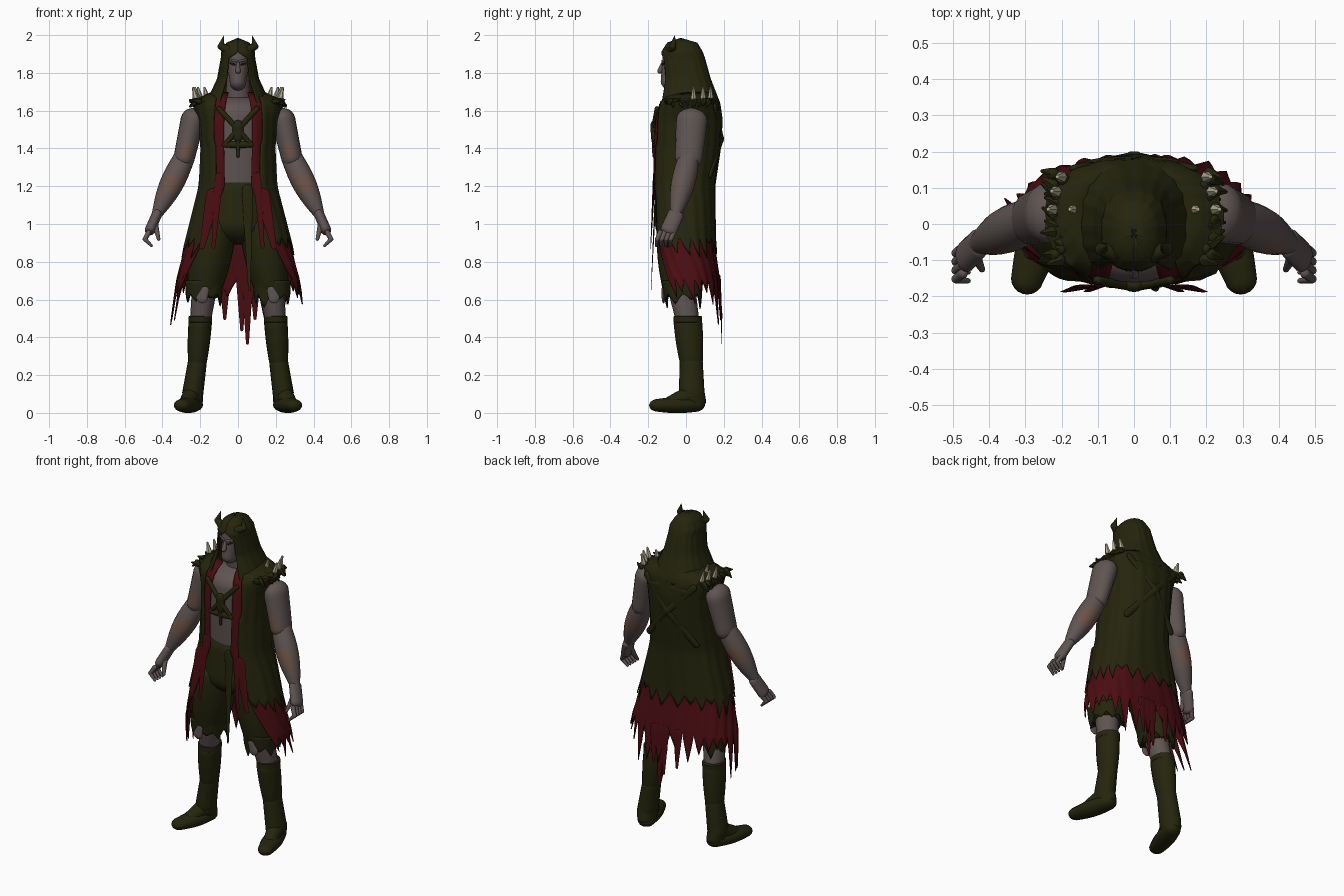
import bpy, bmesh, math, random
from mathutils import Vector

random.seed(4)
if "Cube" in bpy.data.objects:
    bpy.data.objects.remove(bpy.data.objects["Cube"])

FRONT_BACK = Vector((0, 1, 0))
UPWARD = Vector((0, 0, 1))


def material(name, *colour):
    mat = bpy.data.materials.new(name)
    mat.use_nodes = True
    mat.diffuse_color = (*colour, 1)
    shader = mat.node_tree.nodes["Principled BSDF"]
    shader.inputs["Base Color"].default_value = (*colour, 1)
    shader.inputs["Roughness"].default_value = 0.9
    return mat


olive = material("dark olive", 0.018, 0.018, 0.004)
red = material("dark red", 0.07, 0.004, 0.006)
skin = material("grey skin", 0.115, 0.09, 0.085)
warm = material("warm skin", 0.15, 0.085, 0.062)
bone = material("bone", 0.45, 0.4, 0.28)


def finish(name, bm, materials, rule=None):
    bmesh.ops.recalc_face_normals(bm, faces=bm.faces)
    if rule:
        for face in bm.faces:
            face.material_index = int(rule(face.calc_center_median(), face.normal))
    mesh = bpy.data.meshes.new(name)
    bm.to_mesh(mesh)
    bm.free()
    for mat in materials:
        mesh.materials.append(mat)
    obj = bpy.data.objects.new(name, mesh)
    bpy.context.collection.objects.link(obj)
    bpy.ops.object.select_all(action="DESELECT")
    bpy.context.view_layer.objects.active = obj
    obj.select_set(True)
    bpy.ops.object.shade_smooth_by_angle(angle=math.radians(50))
    return obj


def limb(name, start, end, radius, end_radius, *materials, bulge=0, flat=1, cap=1,
         facing=FRONT_BACK, sides=16, rule=None):
    """Tapered, round-ended form; flat scales its depth, bulge swells its middle."""
    start, end = Vector(start), Vector(end)
    along = (end - start).normalized()
    across = along.cross(facing).normalized()
    depth = across.cross(along) * flat
    quarter = [math.pi / 2 * k / 5 for k in range(5)]
    stations = [(start - along * radius * cap * math.cos(a), radius * math.sin(a)) for a in quarter]
    for k in range(9):
        t = k / 8
        swell = bulge * math.sin(math.pi * t)
        stations.append((start.lerp(end, t), radius + (end_radius - radius) * t + swell))
    stations += [(end + along * end_radius * cap * math.cos(a), end_radius * math.sin(a))
                 for a in reversed(quarter)]
    bm = bmesh.new()
    rings = []
    for centre, size in stations:
        angles = [math.tau * k / sides for k in range(sides)]
        rings.append([bm.verts.new(centre + size * (across * math.cos(a) + depth * math.sin(a)))
                      for a in angles])
    for low, high in zip(rings, rings[1:]):
        for k in range(sides):
            bm.faces.new((low[k - 1], low[k], high[k], high[k - 1]))
    bmesh.ops.remove_doubles(bm, verts=bm.verts, dist=0.0001)
    return finish(name, bm, materials, rule)


def sample(profile, z):
    for upper, lower in zip(profile, profile[1:]):
        if z >= lower[0]:
            t = (upper[0] - z) / (upper[0] - lower[0])
            return [p + (q - p) * t for p, q in zip(upper, lower)]
    return profile[-1]


def same_opening(z, opening):
    return opening


def cloth(name, profile, mat, hem, tear_depth, centre_x=0, grow=0, columns=72, rows=30, opening_rule=same_opening):
    """Draped shell with a torn hem; profile rows: z, half width, front y, back y, half opening."""
    bm = bmesh.new()
    grid = []
    top = profile[0][0]
    for i in range(columns + 1):
        if i % 4 == 0:
            tear = random.uniform(0.2, 1) * tear_depth
        bottom = hem + tear_depth / 2 - tear * (1 - abs(i % 4 - 2) / 2)
        column = []
        for j in range(rows + 1):
            z = top + (bottom - top) * j / rows
            _, width, front, back, opening = sample(profile, z)
            width, depth = width + grow, (back - front) / 2 + grow
            first = math.asin(min(0.97, opening_rule(z, opening) / width) ** 1.2)
            turn = first + (math.tau - 2 * first) * i / columns
            s, c = math.sin(turn), math.cos(turn)
            fold = 1 + 0.012 * math.sin(i * 1.3 + z * 4)
            x = width * math.copysign(abs(s) ** 0.83, s) * fold
            y = (front + back) / 2 - depth * math.copysign(abs(c) ** 0.83, c) * fold
            column.append(bm.verts.new((centre_x + x, y, z)))
        grid.append(column)
    for a, b in zip(grid, grid[1:]):
        for j in range(rows):
            bm.faces.new((a[j], b[j], b[j + 1], a[j + 1]))
    obj = finish(name, bm, [mat])
    obj.modifiers.new("cloth_thickness", "SOLIDIFY").thickness = 0.006


def lapel_opening(z, opening):
    return opening + (0.055 if z > 1.42 else min(0.045, max(0, z - 0.9) * 0.2))


# Body, head and face
limb("torso", (0, 0, 1.1), (0, -.01, 1.58), .16, .19, skin, flat=.8, cap=.5, sides=28)
limb("neck", (0, .01, 1.65), (0, -.02, 1.8), .07, .055, skin)
limb("head", (0, -.08, 1.75), (0, -.04, 1.89), .043, .067, skin, flat=1.28, sides=24)
limb("nose", (0, -.125, 1.85), (0, -.138, 1.81), .008, .014, skin)
limb("mouth", (-.02, -.122, 1.765), (.02, -.122, 1.765), .003, .003, skin, bulge=.003)

# Coat: the lining shows at the lapels and below the torn outer layer
coat_profile = [(1.7, .13, -.08, .14, .05), (1.65, .24, -.14, .17, .065), (1.55, .2, -.17, .185, .075),
                (1.4, .19, -.18, .175, .075), (1.2, .2, -.18, .145, .07), (.9, .275, -.18, .15, .19),
                (.7, .325, -.17, .18, .29), (.4, .37, -.1, .2, .35)]
cloth("coat_lining", coat_profile, red, hem=.58, tear_depth=.26)
cloth("coat_outer", coat_profile, olive, hem=.87, tear_depth=.12, grow=.008, opening_rule=lapel_opening)
for x, low in ((.05, .37), (.02, .44), (.09, .5), (-.07, .5)):
    limb("back_tatter", (x, .18, .7), (x, .19, low), .03, .008, red, flat=.15)

# Hood spreading into a mane over the back
hood_profile = [(1.985, .002, -.03, -.026, 0), (1.96, .06, -.1, .06, 0), (1.91, .09, -.13, .09, 0),
                (1.88, .09, -.13, .1, .05), (1.77, .11, -.12, .13, .06), (1.64, .17, -.15, .18, .1),
                (1.5, .15, -.17, .2, .13)]
cloth("hood", hood_profile, olive, hem=1.6, tear_depth=.06)
limb("hood_back_drape", (0, .172, 1.59), (0, .185, 1.46), .13, .02, olive, flat=.12, cap=.2)

# Trouser seat, waist cloth and harness
limb("trouser_seat", (0, -.01, 1), (0, -.01, 1.18), .2, .18, olive, flat=.78, cap=.55, sides=28)
limb("front_cloth", (.05, -.16, 1.18), (.06, -.185, .65), .03, .006, olive, flat=.17)
limb("harness_knot", (0, -.17, 1.52), (0, -.17, 1.46), .03, .026, olive, flat=.6)
limb("harness_tag", (0, -.17, 1.45), (0, -.17, 1.36), .012, .008, olive)
limb("chest_belt", (-.07, -.165, 1.42), (.07, -.165, 1.42), .014, .014, olive, bulge=.004, flat=.8)

for side, label in ((1, "left_"), (-1, "right_")):
    def at(x, y, z):
        return Vector((x * side, y, z))

    # Eyes, brow and horns
    limb(label + "eye", at(.02, -.125, 1.845), at(.04, -.113, 1.85), .006, .004, red, sides=8)
    limb(label + "brow", at(.01, -.124, 1.862), at(.05, -.105, 1.87), .007, .005, skin, sides=8)
    horn_root, horn_bend, horn_tip = at(.05, -.08, 1.92), at(.09, -.07, 1.94), at(.075, -.06, 1.995)
    limb(label + "horn_base", horn_root, horn_bend, .026, .018, olive)
    limb(label + "horn_point", horn_bend, horn_tip, .018, .002, olive)

    # Arm and hand
    shoulder, elbow = at(.24, .03, 1.55), at(.285, .015, 1.35)
    wrist, knuckles = at(.43, -.055, 1.05), at(.465, -.09, .97)
    limb(label + "upper_arm", shoulder, elbow, .064, .056, skin, warm, flat=1.3, sides=20,
         rule=lambda centre, normal: 1.36 < centre.z < 1.42 and normal.y < -.8)
    limb(label + "forearm", elbow, wrist, .056, .028, skin, warm, bulge=.02, sides=20,
         rule=lambda centre, normal: 1.16 < centre.z < 1.26 and abs(normal.y) > .5)
    limb(label + "palm", wrist, knuckles, .027, .028, skin, flat=1.6)
    for finger in range(4):
        base = knuckles + at(.008, .025 - finger * .024, -.015)
        joint, tip = base + at(.02, -.015, -.035), base + at(-.015, -.02, -.07)
        limb(label + "finger_base", base, joint, .014, .012, skin, sides=8)
        limb(label + "finger_tip", joint, tip, .012, .007, skin, sides=8)
    limb(label + "thumb", wrist + at(.01, -.03, -.05), wrist + at(-.01, -.07, -.13), .018, .009, skin, sides=8)

    # Leg, torn cuff and boot
    hip, knee, calf = at(.12, -.02, 1), at(.18, -.02, .64), at(.2, .01, .48)
    shin, ankle, heel, toe = at(.215, .028, .27), at(.24, .03, .1), at(.235, .05, .043), at(.295, -.15, .04)
    limb(label + "trouser_leg", hip, knee, .115, .088, olive, flat=1.15, cap=.4, bulge=.012, sides=24)
    cuff_profile = [(.7, .1, -.13, .09, 0), (.5, .09, -.1, .08, 0)]
    cloth(label + "trouser_cuff", cuff_profile, olive, hem=.59, tear_depth=.08, centre_x=knee.x, columns=32, rows=6)
    limb(label + "knee", knee, calf, .065, .055, skin, flat=1.1)
    limb(label + "knee_tear", knee + at(-.005, -.103, .01), knee + at(.01, -.1, -.03), .02, .03, skin, flat=.3)
    limb(label + "boot_calf", calf, shin, .062, .05, olive, flat=1.22, cap=.5, bulge=.003, sides=20)
    limb(label + "boot_shin", shin, ankle, .05, .056, olive, flat=1.22, cap=.5, sides=20)
    limb(label + "boot_cuff", calf + at(0, 0, .03), calf, .063, .063, olive, flat=1.2, cap=.1, sides=20)
    limb(label + "boot_ankle", ankle, heel, .056, .048, olive, flat=1.25, cap=.5)
    limb(label + "boot_instep", ankle, toe + at(-.02, .07, .01), .05, .04, olive, cap=.5)
    limb(label + "boot_foot", heel, toe, .05, .045, olive, bulge=.01, flat=.75, facing=UPWARD)

    # Red lapel tatters hanging over the thigh
    limb(label + "lapel_inner_tatter", at(.1, -.172, 1.25), at(.13, -.187, .88), .022, .01, red, flat=.15)
    limb(label + "lapel_outer_tatter", at(.13, -.172, 1.15), at(.19, -.187, .88), .04, .014, red, flat=.12)

    # Straps over chest and back
    centre, spine = at(0, -.175, 1.5), at(0, .19, 1.45)
    limb(label + "chest_strap", at(.1, -.155, 1.61), centre, .014, .014, olive, flat=.8)
    limb(label + "lower_strap", centre, at(.07, -.165, 1.42), .014, .012, olive, flat=.8)
    limb(label + "upper_back_strap", at(.16, .155, 1.62), spine, .02, .02, olive, flat=.5)
    limb(label + "lower_back_strap", spine, at(-.16, .13, 1.26), .02, .02, olive, flat=.5)

    # Fur tufts and bone spikes along the shoulder
    for k in range(16):
        root = at(.215 + random.uniform(-.02, .01), -.1 + k * .016, 1.65)
        tip = root + at(.03, random.uniform(-.02, .02), random.uniform(-.03, .01))
        limb(label + "fur_tuft", root, tip, .018, .005, olive, sides=6)
    for x, y in ((.225, .04), (.215, .09), (.2, .13), (.165, .04)):
        limb(label + "bone_spike", at(x, y, 1.67), at(x + .012, y, 1.72), .016, .006, bone, sides=6)
